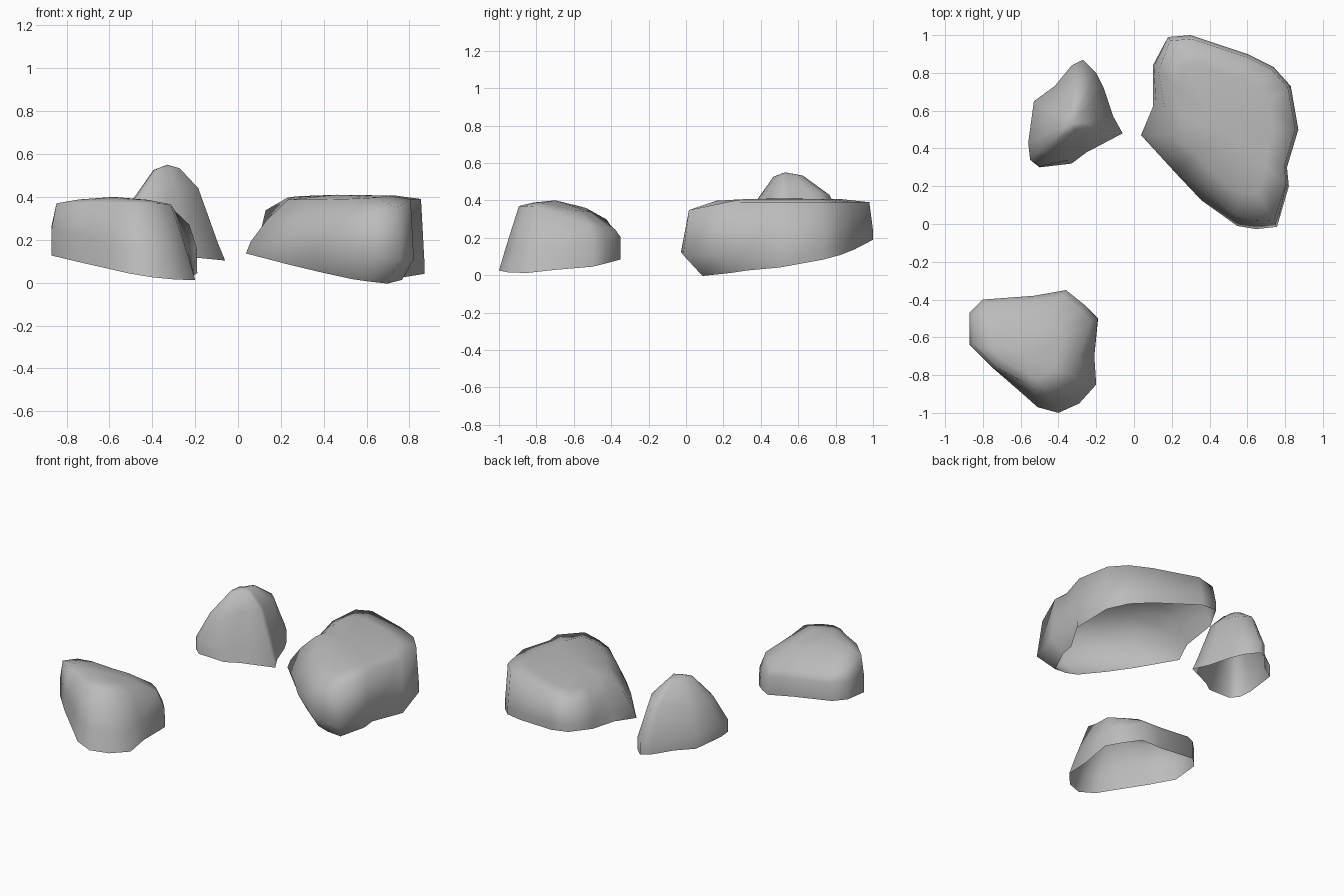
import bpy
import bmesh
from mathutils import Vector

# Remove the default cube only
default_cube = bpy.data.objects.get("Cube")
if default_cube:
    bpy.data.objects.remove(default_cube, do_unlink=True)

# Single stone colour
stone = bpy.data.materials.new("grey_stone")
stone.use_nodes = True
stone_colour = (.5, .5, .5, 1)
stone.diffuse_color = stone_colour
stone.node_tree.nodes["Principled BSDF"].inputs["Base Color"].default_value = stone_colour


def tilted_height(offset, height, slope):
    """Height of a tilted plane at a flat offset from the summit."""
    return height + offset.dot(Vector(slope))


def bridge_rings(bm, lower, upper):
    """Join two rings of equal length with quads."""
    count = len(lower)
    for i in range(count):
        j = (i + 1) % count
        bm.faces.new((lower[i], lower[j], upper[j], upper[i]))


def make_boulder(name, outline, summit, floor, floor_slope, undercut, belly_rise,
                 roof, roof_slope, crest, inset, lean, lean_inset, flare,
                 crown_blend, crown_rise):
    """Loft an open-bottomed boulder from its plan outline to its summit."""
    summit = Vector(summit)
    front = Vector((0, -1))
    rim, belly, shoulder, crown = [], [], [], []

    for point in outline:
        offset = Vector(point) - summit.xy
        direction = offset.normalized()
        leaning = max(0, direction.dot(Vector(lean)))

        # Rim: tucked under at the front, lying on the tilted floor
        tuck = undercut * max(0, direction.dot(front))
        rim_offset = offset * (1 - tuck)
        rim_height = tilted_height(rim_offset, floor, floor_slope)
        rim.append((rim_offset, rim_height))

        # Belly: higher where the rim is tucked, drawn in on the sloping side
        belly.append((offset * (1 - flare * leaning),
                      rim_height + belly_rise + tuck * .3))

        # Shoulder: drawn in most on the sloping side, capped at the crest
        top_offset = offset * (1 - inset - lean_inset * leaning)
        top_height = min(crest, tilted_height(top_offset, roof, roof_slope))
        shoulder.append((top_offset, top_height))

        # Crown: eases the shoulder into the summit
        crown_height = top_height + (summit.z - top_height) * crown_rise
        crown.append((top_offset * (1 - crown_blend), crown_height))

    bm = bmesh.new()
    rings = []
    for ring in (rim, belly, shoulder, crown):
        rings.append([bm.verts.new((summit.x + flat.x, summit.y + flat.y, height))
                      for flat, height in ring])
    for lower, upper in zip(rings, rings[1:]):
        bridge_rings(bm, lower, upper)

    # Close the top with a fan
    tip = bm.verts.new(summit)
    top_ring = rings[-1]
    for i, vert in enumerate(top_ring):
        bm.faces.new((vert, top_ring[(i + 1) % len(top_ring)], tip))

    mesh = bpy.data.meshes.new(name)
    bm.to_mesh(mesh)
    bm.free()
    mesh.materials.append(stone)
    for polygon in mesh.polygons:
        polygon.use_smooth = True
    boulder = bpy.data.objects.new(name, mesh)
    bpy.context.scene.collection.objects.link(boulder)


# Medium flat-topped boulder at the front, falling away at its front corner
make_boulder(
    name="front_boulder",
    outline=[(-.87, -.64), (-.75, -.76), (-.6, -.89), (-.51, -.97), (-.4, -1),
             (-.29, -.95), (-.2, -.85), (-.21, -.7), (-.19, -.5), (-.26, -.43),
             (-.36, -.35), (-.53, -.38), (-.8, -.4), (-.87, -.47)],
    summit=(-.58, -.7, .4),
    floor=.08, floor_slope=(-.14, .1), undercut=0, belly_rise=.12,
    roof=.36, roof_slope=(-.1, -.3), crest=.37,
    inset=.08, lean=(.5, -.85), lean_inset=.28, flare=.12,
    crown_blend=.4, crown_rise=.6)

# Large broad boulder at the back left, undercut at the front
make_boulder(
    name="large_boulder",
    outline=[(.03, .47), (.2, .25), (.35, .1), (.55, -.03), (.65, -.04), (.76, -.02),
             (.82, .2), (.81, .3), (.87, .5), (.83, .73), (.74, .83), (.6, .9),
             (.3, 1), (.18, .99), (.1, .84), (.1, .62)],
    summit=(.46, .5, .41),
    floor=.09, floor_slope=(-.12, .16), undercut=.24, belly_rise=.05,
    roof=.36, roof_slope=(.2, .14), crest=.39,
    inset=.04, lean=(-.8, -.6), lean_inset=.24, flare=.08,
    crown_blend=.3, crown_rise=.8)

# Small pointed boulder at the back right
make_boulder(
    name="pointed_boulder",
    outline=[(-.55, .34), (-.5, .3), (-.33, .32), (-.25, .38), (-.06, .48), (-.11, .57),
             (-.16, .72), (-.2, .8), (-.27, .87), (-.33, .84), (-.42, .73), (-.53, .65),
             (-.56, .43)],
    summit=(-.33, .53, .55),
    floor=.13, floor_slope=(-.1, 0), undercut=0, belly_rise=.08,
    roof=.42, roof_slope=(.2, 0), crest=.44,
    inset=.3, lean=(.7, -.7), lean_inset=.2, flare=.15,
    crown_blend=.6, crown_rise=.85)
